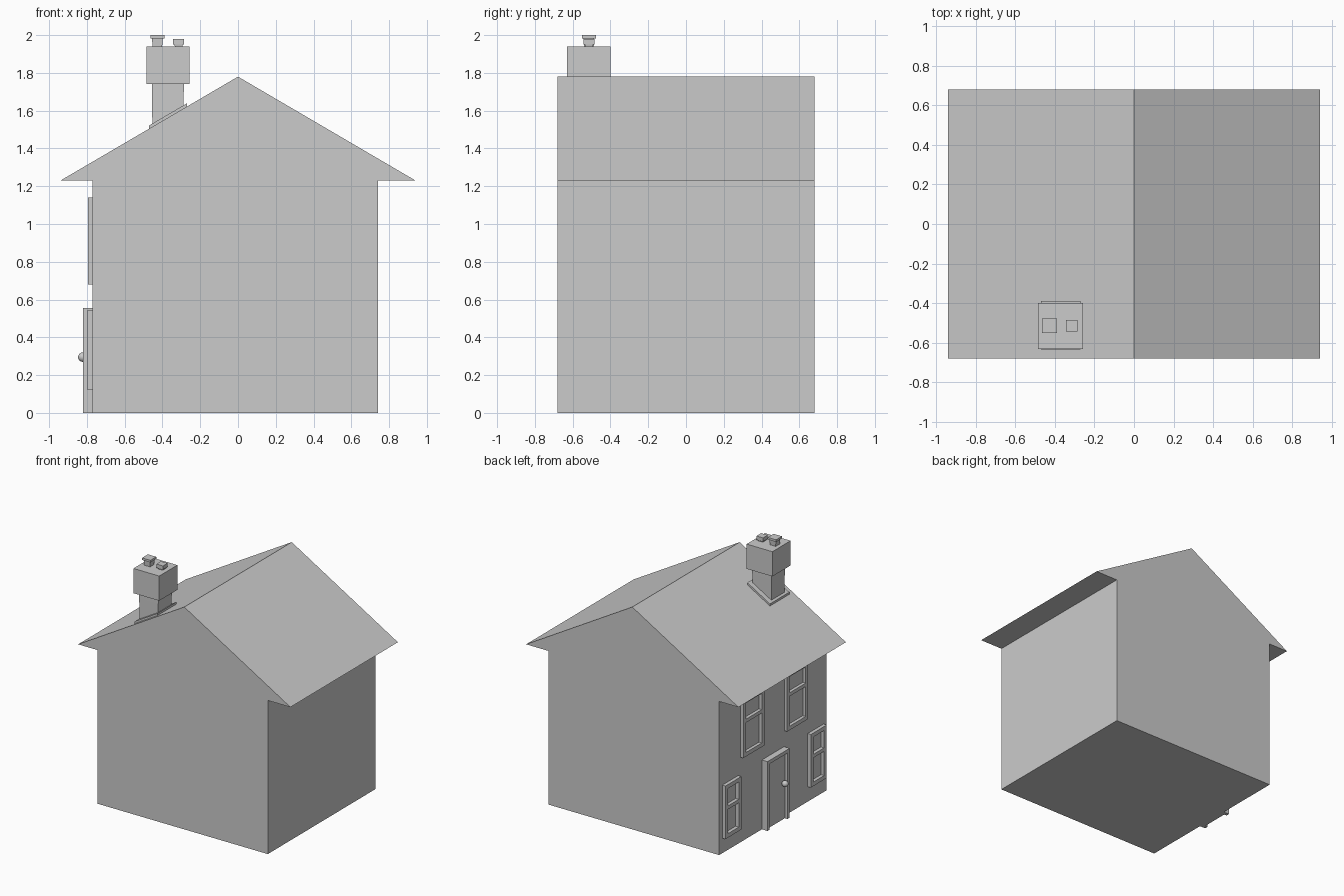
import bpy, bmesh
from mathutils import Vector

if "Cube" in bpy.data.objects:
    bpy.data.objects.remove(bpy.data.objects["Cube"])


def make(name, bm):
    bmesh.ops.recalc_face_normals(bm, faces=bm.faces)
    me = bpy.data.meshes.new(name)
    bm.to_mesh(me)
    bm.free()
    ob = bpy.data.objects.new(name, me)
    bpy.context.collection.objects.link(ob)
    return ob


def prism(name, profile, y0, y1):
    """Extrude an x-z profile along y."""
    bm = bmesh.new()
    face = bm.faces.new([bm.verts.new((x, y0, z)) for x, z in profile])
    ext = bmesh.ops.extrude_face_region(bm, geom=[face])["geom"]
    bmesh.ops.translate(bm, vec=(0, y1 - y0, 0),
                        verts=[v for v in ext if isinstance(v, bmesh.types.BMVert)])
    return make(name, bm)


def add_box(bm, lo, hi, taper=1.0):
    """Box between two corners; taper scales the bottom face."""
    lo, hi = Vector(lo), Vector(hi)
    c, s = (lo + hi) / 2, hi - lo
    for v in bmesh.ops.create_cube(bm, size=1)["verts"]:
        k = taper if v.co.z < 0 else 1
        v.co = c + Vector((v.co.x * s.x * k, v.co.y * s.y * k, v.co.z * s.z))


def boxes(name, parts):
    bm = bmesh.new()
    for p in parts:
        add_box(bm, *p)
    return make(name, bm)


WALL = -0.77   # x of the facade


def frame(x, y0, y1, z0, z1, w, sill=True):
    """Rectangular frame pieces standing proud of the facade."""
    b = WALL - 0.0 + 0.005
    zb = z0 + w if sill else z0
    parts = [((x, y0, z0), (b, y0 + w, z1)), ((x, y1 - w, z0), (b, y1, z1)),
             ((x, y0 + w, z1 - w), (b, y1 - w, z1))]
    if sill:
        parts.append(((x, y0 + w, z0), (b, y1 - w, zb)))
    return parts


# House body with pitched roof and flat eaves
prism("house_body", [(-0.77, 0), (0.74, 0), (0.74, 1.23), (0.94, 1.23),
                     (0, 1.78), (-0.94, 1.23), (-0.77, 1.23)], -0.68, 0.68)

# Windows, mirrored in pairs about the door
for label, x, ya, yb, z0, z1, bar in (("lower", -0.798, 0.44, 0.64, 0.12, 0.545, 0.36),
                                      ("upper", -0.795, 0.145, 0.41, 0.68, 1.14, 0.965)):
    for side, (y0, y1) in (("left", (ya, yb)), ("right", (-yb, -ya))):
        w = 0.032
        parts = frame(x, y0, y1, z0, z1, w)
        parts.append(((x, y0 + w, bar - 0.014), (WALL + 0.005, y1 - w, bar + 0.014)))
        boxes(f"{label}_{side}_window", parts)

# Door surround, door panel and knob
boxes("door_frame", frame(-0.82, -0.14, 0.14, 0, 0.555, 0.028, sill=False))
boxes("door_panel", [((-0.797, -0.112, 0), (WALL + 0.005, 0.112, 0.527))])
bpy.ops.mesh.primitive_uv_sphere_add(segments=16, ring_count=8, radius=0.025,
                                     location=(-0.822, -0.08, 0.295))
bpy.context.object.name = "door_knob"
bpy.ops.object.shade_smooth_by_angle()

# Chimney: sloped flashing, tapered shaft, cap block
def roof(x):
    return 1.78 + x * 0.55 / 0.94


a, b = -0.47, -0.27
prism("chimney_flashing", [(a, roof(a) - 0.01), (b, roof(b) - 0.01),
                           (b, roof(b) + 0.017), (a, roof(a) + 0.017)], -0.635, -0.39)
boxes("chimney_shaft", [((-0.455, -0.6, 1.7), (-0.285, -0.43, 1.745)),
                        ((-0.455, -0.6, 1.48), (-0.288, -0.43, 1.7), 0.98)])
boxes("chimney_cap", [((-0.485, -0.63, 1.742), (-0.257, -0.40, 1.94))])

# Chimney pots: neck with flared foot and a square lid
for i, (x, r, top, lid) in enumerate(((-0.427, 0.037, 2.0, 0.017), (-0.314, 0.029, 1.98, 0.03))):
    y, n = -0.514, r * 0.76
    boxes(f"chimney_pot_{i + 1}", [((x - r, y - r, top - lid), (x + r, y + r, top)),
                                   ((x - n, y - n, 1.937), (x + n, y + n, top - lid), 0.9)])
